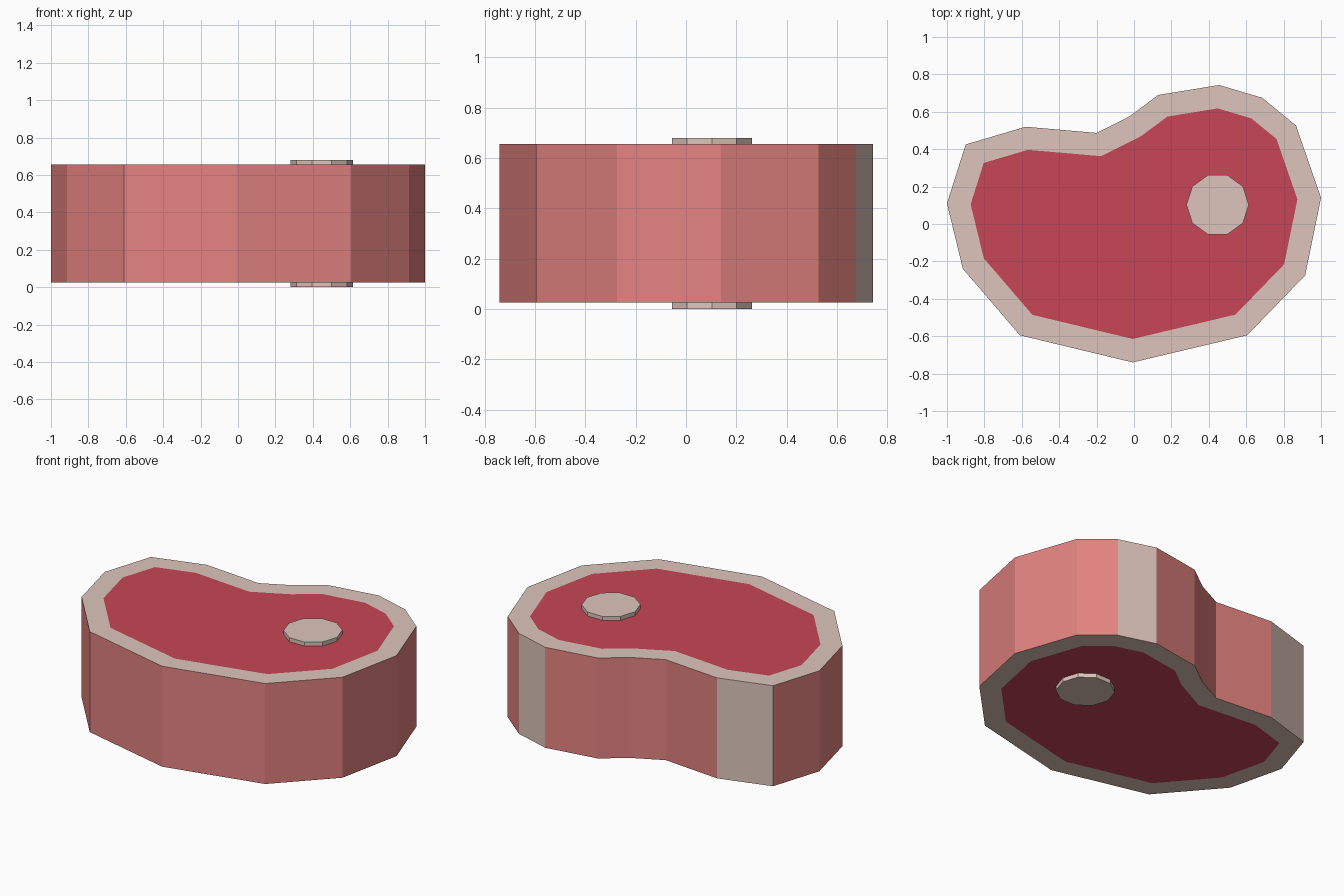
import bpy, bmesh, math
from mathutils import Matrix

if "Cube" in bpy.data.objects:
    bpy.data.objects.remove(bpy.data.objects["Cube"])


def material(name, rgb):
    """Flat colour from sRGB 0-255 values, stored as linear."""
    def lin(c):
        c /= 255
        return c / 12.92 if c <= 0.04045 else ((c + 0.055) / 1.055) ** 2.4
    m = bpy.data.materials.new(name)
    m.diffuse_color = (*[lin(c) for c in rgb], 1)
    m.use_nodes = True
    m.node_tree.nodes["Principled BSDF"].inputs["Base Color"].default_value = m.diffuse_color
    return m


FAT = material("pale_fat", (222, 197, 188))
MEAT = material("red_meat", (200, 70, 86))
RIM = material("pink_rim", (227, 131, 128))


def finish(name, bm, mats):
    bmesh.ops.recalc_face_normals(bm, faces=bm.faces)
    mesh = bpy.data.meshes.new(name)
    bm.to_mesh(mesh)
    bm.free()
    for m in mats:
        mesh.materials.append(m)
    ob = bpy.data.objects.new(name, mesh)
    bpy.context.collection.objects.link(ob)
    return ob


# Steak slab: outline extruded upward
OUTLINE = [(-1.0, .11), (-.915, -.24), (-.61, -.595), (-.007, -.74), (.605, -.595),
           (.915, -.275), (1.0, .14), (.866, .527), (.685, .675), (.455, .743),
           (.13, .69), (-.025, .575), (-.2, .487), (-.58, .52), (-.9, .425)]
BOTTOM, TOP, HEIGHT = .026, .655, .68
bm = bmesh.new()
base = bm.faces.new([bm.verts.new((x, y, BOTTOM)) for x, y in OUTLINE])
ext = bmesh.ops.extrude_face_region(bm, geom=[base], use_keep_orig=True)
for v in ext["geom"]:
    if isinstance(v, bmesh.types.BMVert):
        v.co.z = TOP
bmesh.ops.recalc_face_normals(bm, faces=bm.faces)

# Sides: pink rim, with two bare fat patches on the back shoulders
for f in bm.faces:
    c = f.calc_center_median()
    if abs(f.normal.z) < .5:
        shoulder = f.normal.y > .9 and (c.x < -.6 or c.x > .5)
        f.material_index = 0 if shoulder else 2

# Caps: fat border with the red meat inset in it
for cap in [f for f in bm.faces if abs(f.normal.z) > .5]:
    cap.material_index = 0
    bmesh.ops.inset_region(bm, faces=[cap], thickness=.122, use_even_offset=True)
    cap.material_index = 1
finish("steak_slab", bm, [FAT, MEAT, RIM])

# Bone: ten-sided peg showing slightly on both faces
bm = bmesh.new()
bmesh.ops.create_cone(bm, cap_ends=True, segments=10, radius1=.167, radius2=.167, depth=HEIGHT,
                      matrix=Matrix.Translation((.447, .103, HEIGHT / 2))
                      @ Matrix.Rotation(math.pi / 2, 4, 'Z'))
# vertices belong on the +x / -x axis
target = Matrix.Translation((-.447, -.103, 0))
bm.transform(target)
if max(v.co.x for v in bm.verts) < .165:
    bm.transform(Matrix.Rotation(math.pi / 10, 4, 'Z'))
bm.transform(target.inverted())
finish("bone", bm, [FAT])
